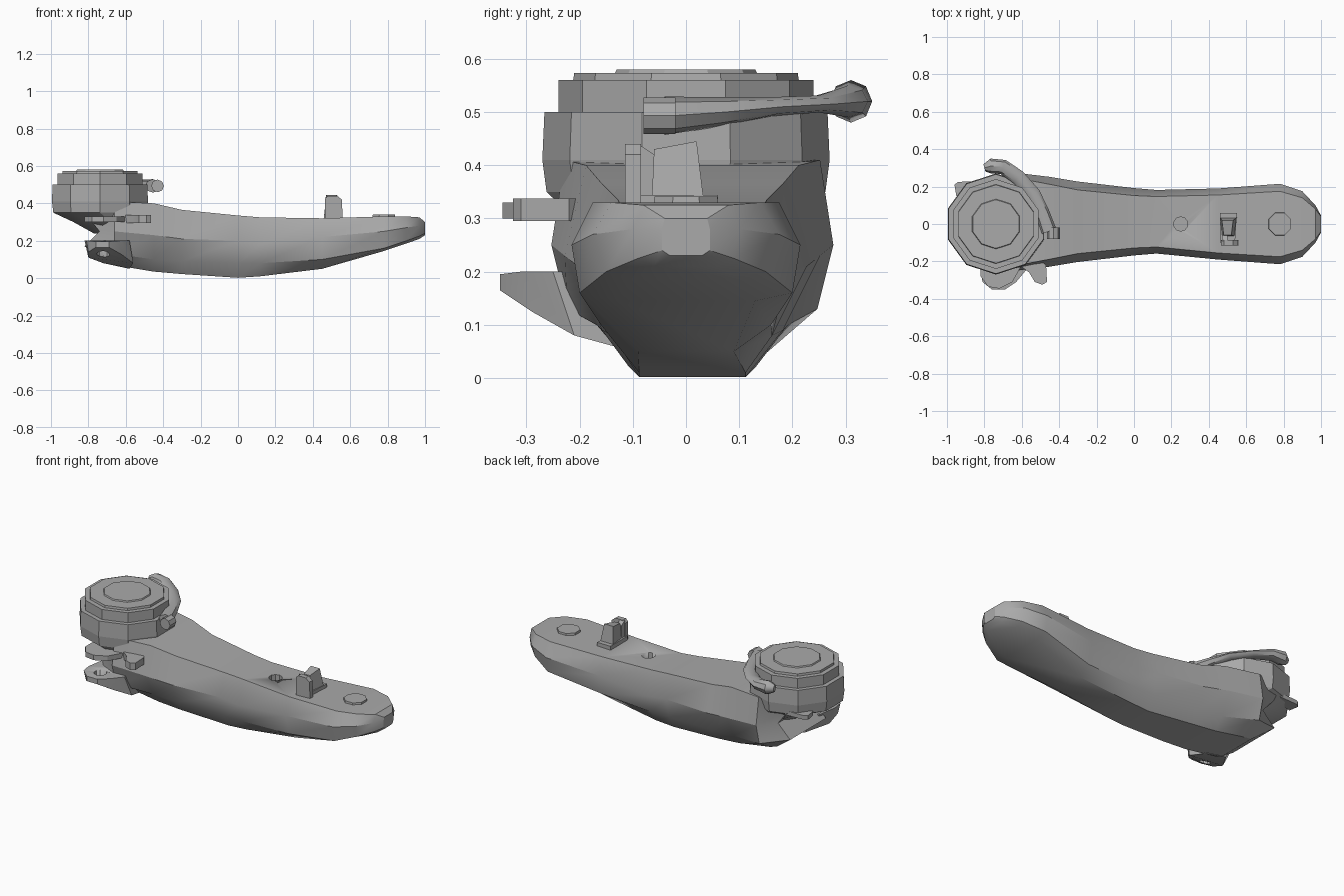
import bpy, bmesh, math
from mathutils import Matrix, Vector

if "Cube" in bpy.data.objects:
    bpy.data.objects.remove(bpy.data.objects["Cube"], do_unlink=True)

grey = bpy.data.materials.new("plain grey")
grey.use_nodes = True
COLOUR = (0.4, 0.4, 0.4, 1)
grey.diffuse_color = COLOUR
grey.node_tree.nodes["Principled BSDF"].inputs["Base Color"].default_value = COLOUR


def finish(name, bm, smooth=25):
    bmesh.ops.recalc_face_normals(bm, faces=bm.faces)
    mesh = bpy.data.meshes.new(name)
    bm.to_mesh(mesh)
    bm.free()
    mesh.materials.append(grey)
    ob = bpy.data.objects.new(name, mesh)
    bpy.context.collection.objects.link(ob)
    bpy.ops.object.select_all(action="DESELECT")
    ob.select_set(True)
    bpy.context.view_layer.objects.active = ob
    bpy.ops.object.shade_smooth_by_angle(angle=math.radians(smooth))
    return ob


def loft(name, rings, smooth=25):
    """Skin equal rings of points; ends are closed by strips of quads."""
    bm = bmesh.new()
    vs = [[bm.verts.new(p) for p in ring] for ring in rings]
    n = len(vs[0])
    for a, b in zip(vs, vs[1:]):
        for i in range(n):
            j = (i + 1) % n
            bm.faces.new((a[i], a[j], b[j], b[i]))
    for end in (vs[0], vs[-1]):
        for i in range(n // 2 - 1):
            bm.faces.new((end[i], end[i + 1], end[n - 2 - i], end[n - 1 - i]))
    return finish(name, bm, smooth)


def circle(cx, cy, z, r, n, turn=0.0):
    return [(cx + r * math.cos(turn + math.tau * i / n),
             cy + r * math.sin(turn + math.tau * i / n), z) for i in range(n)]


def turned(name, cx, cy, profile, n, turn=0.0):
    return loft(name, [circle(cx, cy, z, r, n, turn) for r, z in profile])


def slab(name, outline, axis, lo, hi):
    """Extrude a 2D outline along one axis."""
    def put(p, d):
        q = list(p)
        q.insert(axis, d)
        return bm.verts.new(q)
    bm = bmesh.new()
    a = [put(p, lo) for p in outline]
    b = [put(p, hi) for p in outline]
    bm.faces.new(a)
    bm.faces.new(b)
    for i in range(len(a)):
        j = (i + 1) % len(a)
        bm.faces.new((a[i], a[j], b[j], b[i]))
    return finish(name, bm)


def bore(target, cx, cy, z, r, depth, tilt=0.0):
    bm = bmesh.new()
    bmesh.ops.create_cone(bm, cap_ends=True, segments=10, radius1=r, radius2=r, depth=depth,
                          matrix=Matrix.Translation((cx, cy, z)) @ Matrix.Rotation(tilt, 4, "X"))
    cutter = finish("hole_cutter", bm)
    cutter.hide_render = True
    mod = target.modifiers.new("hole", "BOOLEAN")
    mod.operation, mod.object, mod.solver = "DIFFERENCE", cutter, "EXACT"
    bpy.context.view_layer.objects.active = target
    bpy.ops.object.modifier_apply(modifier=mod.name)
    bpy.data.objects.remove(cutter, do_unlink=True)


# Long body: each station holds x, then height and half width of
# the top edge, the side ridge, the lower edge and the belly edge
stations = [
    (-.66, .41, .24, .25, .265, .13, .235, .07, .13),
    (-.45, .40, .20, .23, .24, .10, .18, .035, .125),
    (-.3, .365, .17, .21, .215, .09, .17, .022, .12),
    (0, .335, .14, .20, .18, .08, .15, .002, .1),
    (.12, .325, .135, .18, .17, .08, .15, .01, .1),
    (.45, .32, .155, .22, .19, .10, .16, .05, .09),
    (.78, .33, .175, .25, .215, .16, .2, .145, .13),
    (.9, .33, .14, .27, .175, .2, .15, .185, .1),
    (.97, .325, .08, .28, .1, .225, .09, .21, .06),
    (1, .3, .04, .28, .045, .24, .045, .23, .03),
]


def body_ring(xs, dims):
    pts = [(x, w, z) for x, z, w in zip(xs, dims[0::2], dims[1::2])]
    shift = 0.012 if xs[0] < 0.3 else 0
    return ([(x, y + shift, z) for x, y, z in pts] +
            [(x, shift - y, z) for x, y, z in reversed(pts)])


rear = body_ring((-.84, -.74, -.82, -.7), (.37, .2, .25, .17, .17, .17, .08, .12))
body = loft("body", [rear] + [body_ring([s[0]] * 4, s[1:]) for s in stations], 30)
bore(body, .25, 0, .33, .038, .1)

# Stacked drum with a sloping collar below it
HX, N, T = -.738, 10, math.pi / 10
loft("drum_collar", [circle(-.62, .01, .24, .16, N, T), circle(-.68, 0, .3, .21, N, T),
                     circle(HX, 0, .35, .262, N, T), circle(HX, 0, .41, .27, N, T)])
turned("drum_base", HX, 0, [(.27, .41), (.266, .5)], N, T)
turned("drum_middle", HX, 0, [(.24, .5), (.24, .56)], N, T)
turned("drum_cap", HX, 0, [(.212, .56), (.21, .573)], N, T)
turned("drum_plate", HX, 0, [(.135, .57), (.13, .58)], N, T)

# Pivot disc on the narrow end
turned("pivot_disc", .78, 0, [(.067, .32), (.064, .341)], 8, math.pi / 8)

# Lower front lug with its hole, sloping down into the belly
lug = loft("lower_lug", [
    [(-.62, -.12, .2), (-.8, -.12, .2), (-.72, -.1, .08), (-.58, -.1, .05)],
    [(-.58, -.25, .2), (-.82, -.25, .2), (-.8, -.22, .11), (-.56, -.21, .08)],
    [(-.63, -.31, .2), (-.81, -.31, .2), (-.8, -.3, .14), (-.62, -.29, .125)],
    [(-.69, -.35, .195), (-.76, -.35, .195), (-.76, -.35, .165), (-.69, -.35, .165)]])
bore(lug, -.72, -.28, .17, .035, .2)

# Upper front lug and the small rear tab under the drum
slab("upper_lug", [(-.64, -.2), (-.56, -.26), (-.53, -.31), (-.49, -.325),
                   (-.465, -.31), (-.47, -.22), (-.52, -.17)], 2, .295, .337)
slab("front_flange", [(-.82, -.15), (-.82, -.28), (-.78, -.335), (-.72, -.345),
                      (-.65, -.31), (-.6, -.22), (-.6, -.15)], 2, .3, .33)
slab("rear_tab", [(-.86, .17), (-.95, .15), (-.96, .21), (-.94, .225), (-.82, .23)], 2, .34, .365)

# Curved lever hugging the drum: x, y, z, half width, half height
path = [(-.8, .3, .52, .02, .022), (-.765, .31, .52, .04, .04), (-.7, .305, .52, .04, .03),
        (-.62, .25, .515, .04, .016), (-.54, .16, .51, .04, .018), (-.49, .06, .5, .038, .028),
        (-.455, -.04, .493, .042, .036)]
rings = []
for i, (x, y, z, w, h) in enumerate(path):
    before, after = path[max(i - 1, 0)], path[min(i + 1, len(path) - 1)]
    along = Vector((after[0] - before[0], after[1] - before[1], 0)).normalized()
    side = Vector((along.y, -along.x, 0))
    ring = []
    for k in range(8):
        a = math.tau * k / 8
        ring.append(Vector((x, y, z)) + side * w * math.cos(a) + Vector((0, 0, h * math.sin(a))))
    rings.append(ring)
loft("lever", rings, 40)
bm = bmesh.new()
bmesh.ops.create_cone(bm, cap_ends=True, segments=8, radius1=.034, radius2=.034, depth=.06,
                      matrix=Matrix.Translation((-.43, -.05, .493)) @ Matrix.Rotation(math.pi / 2, 4, "X"))
finish("lever_knob", bm)

# Upright catch: rounded plate, tapered post and foot
slab("catch_plate", [(.465, .32), (.465, .425), (.48, .44), (.53, .44), (.555, .42), (.56, .32)],
     1, -.115, -.085)
slab("catch_rib", [(-.09, .32), (-.09, .44), (-.06, .42), (-.06, .32)], 0, .47, .5)
loft("catch_post", [
    [(.47, -.065, .32), (.54, -.065, .32), (.55, .035, .32), (.46, .035, .32)],
    [(.48, -.06, .43), (.52, -.06, .43), (.53, .02, .445), (.47, .02, .445)]])
slab("catch_foot", [(.46, -.1), (.54, -.1), (.55, .06), (.46, .06)], 2, .31, .344)
